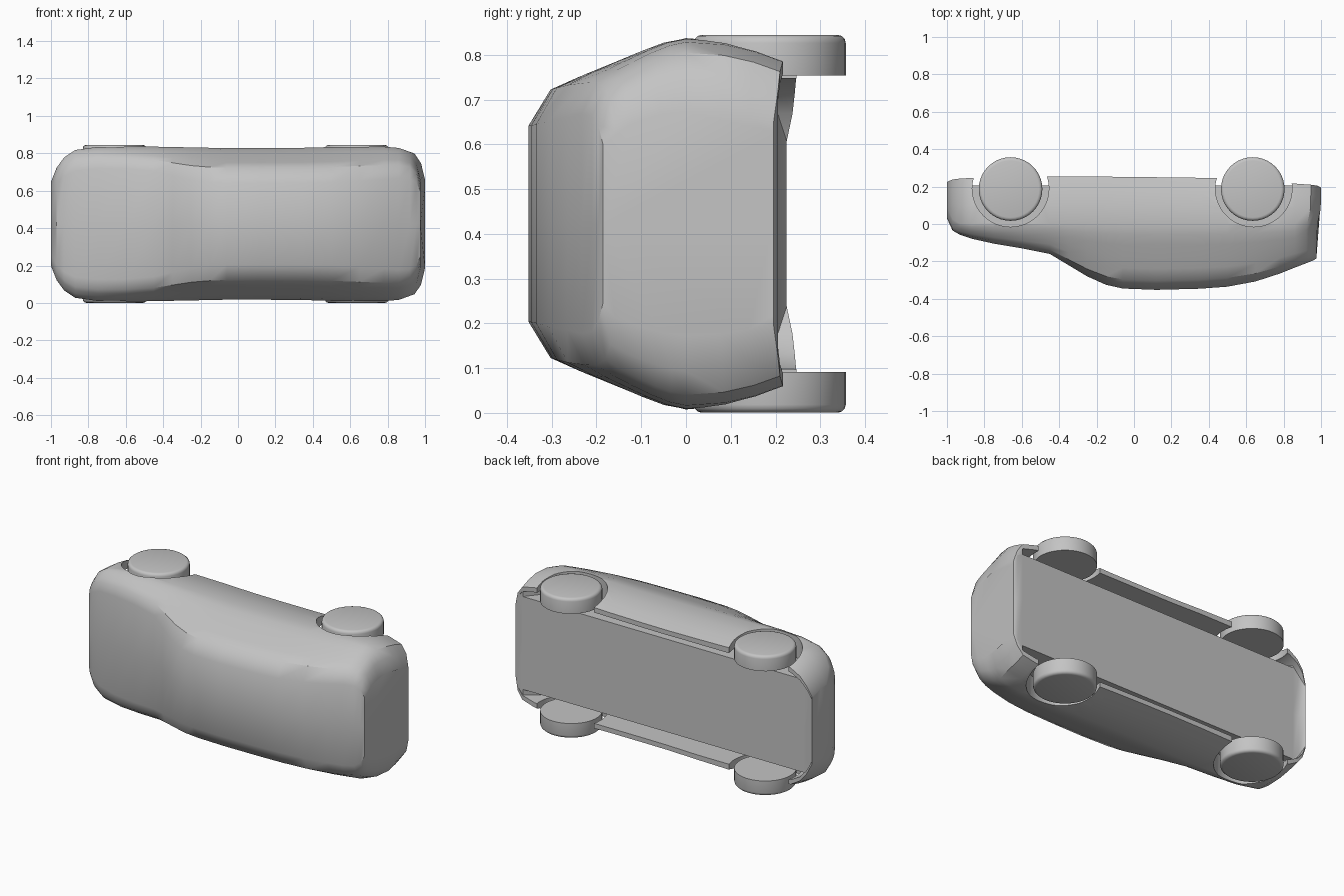
import bpy, bmesh, math
from mathutils import Matrix

cube = bpy.data.objects.get("Cube")
if cube:
    bpy.data.objects.remove(cube, do_unlink=True)

MID = 0.4225  # the car lies on its side: z is across, -y is its roof

grey = bpy.data.materials.new("plain grey")
grey.use_nodes = True
colour = (0.55, 0.55, 0.55, 1)
grey.diffuse_color = colour
grey.node_tree.nodes["Principled BSDF"].inputs["Base Color"].default_value = colour


def finish(name, bm, angle=35):
    bmesh.ops.recalc_face_normals(bm, faces=bm.faces)
    mesh = bpy.data.meshes.new(name)
    bm.to_mesh(mesh)
    bm.free()
    mesh.materials.append(grey)
    ob = bpy.data.objects.new(name, mesh)
    bpy.context.collection.objects.link(ob)
    smooth(ob, angle)
    return ob


def smooth(ob, angle):
    bpy.ops.object.select_all(action='DESELECT')
    ob.select_set(True)
    bpy.context.view_layer.objects.active = ob
    bpy.ops.object.shade_smooth_by_angle(angle=math.radians(angle))


def disc(bm, x, y, z, radius, depth, segments=40):
    return bmesh.ops.create_cone(
        bm, cap_ends=True, segments=segments, radius1=radius, radius2=radius,
        depth=depth, matrix=Matrix.Translation((x, y, z)))["verts"]


# Body stations: x, roof y, sill y, half width, boxiness
STATIONS = [
    (-1.0, .03, .225, .225, 1), (-.97, -.035, .238, .30, 1),
    (-.93, -.058, .243, .355, 1), (-.87, -.078, .246, .395, 1),
    (-.75, -.105, .25, .412, 1), (-.6, -.13, .25, .415, .95),
    (-.45, -.16, .255, .413, .8), (-.35, -.22, .255, .411, .5),
    (-.25, -.28, .255, .409, .2), (-.15, -.325, .253, .407, .05),
    (-.06, -.345, .252, .405, 0), (.12, -.352, .25, .405, 0),
    (.35, -.346, .247, .407, 0), (.5, -.335, .245, .411, 0),
    (.65, -.307, .235, .414, .08), (.78, -.265, .222, .413, .2),
    (.86, -.233, .216, .406, .35), (.92, -.21, .21, .382, .5),
    (.955, -.196, .205, .33, .7), (.975, -.185, .195, .25, .9),
]
LEVELS = (0, .14, .32, .5, .68, .84, 1)
CABIN = (.54, .74, .81, .87, .93, .977, 1)
BOXY = (.72, .85, .9, .94, .97, .987, 1)


def half_section(i, x, top, sill, w, box):
    belt = max(0, top + .06)
    pts = [(0, top)]
    for f, a, b in zip(LEVELS, CABIN, BOXY):
        pts.append((w * (a + (b - a) * box), top + (belt - top) * f))
    drop = sill - belt
    for f, r in ((.4, .985), (.72, .945), (1, .89)):
        pts.append((w * r, belt + drop * f))
    # sill lip, open channel, then flat floor
    end = i in (0, len(STATIONS) - 1)
    floor = sill if end else min(.205, sill)
    channel = .1 if -.9 < x < .9 else floor
    inner, edge = min(.335, w * .82), min(.28, w * .8)
    pts += [(inner, sill), (inner, channel), (edge, channel), (edge, floor), (0, floor)]
    return pts


bm = bmesh.new()
rings = []
for i, s in enumerate(STATIONS):
    half = half_section(i, *s)
    loop = half + [(-w, y) for w, y in half[-2:0:-1]]
    ring = []
    for w, y in loop:
        bulge = .025 * min(1, max(0, (y + .03) / .12)) if s[0] > .9 else 0
        ring.append(bm.verts.new((s[0] + bulge, y, MID + w)))
    rings.append(ring)
for a, b in zip(rings, rings[1:]):
    n = len(a)
    for j in range(n):
        bm.faces.new((a[j], a[(j + 1) % n], b[(j + 1) % n], b[j]))
bm.faces.new(rings[0])
bm.faces.new(rings[-1])
body = finish("car_body", bm)

# Wheel wells cut from the body
bm = bmesh.new()
for x in (-.66, .64):
    for side in (-1, 1):
        disc(bm, x, .19, MID + side * .43, .205, .29, 48)
cutter = finish("wheel_well_cutter", bm)
cutter.hide_render = True
mod = body.modifiers.new("wheel wells", 'BOOLEAN')
mod.operation, mod.solver, mod.object = 'DIFFERENCE', 'EXACT', cutter
bpy.context.view_layer.objects.active = body
bpy.ops.object.modifier_apply(modifier=mod.name)
bpy.data.objects.remove(cutter, do_unlink=True)
smooth(body, 35)

# Wheels with a rounded outer rim
for end, x in (("front", -.66), ("rear", .635)):
    for side, label in ((1, "upper"), (-1, "lower")):
        bm = bmesh.new()
        disc(bm, x, .187, MID + side * .3765, .17, .091)
        rim = [e for e in bm.edges
               if all((v.co.z - MID) * side > .4 for v in e.verts)]
        bmesh.ops.bevel(bm, geom=rim, offset=.018, segments=3,
                        profile=.5, affect='EDGES')
        finish(f"{end}_{label}_wheel", bm)
